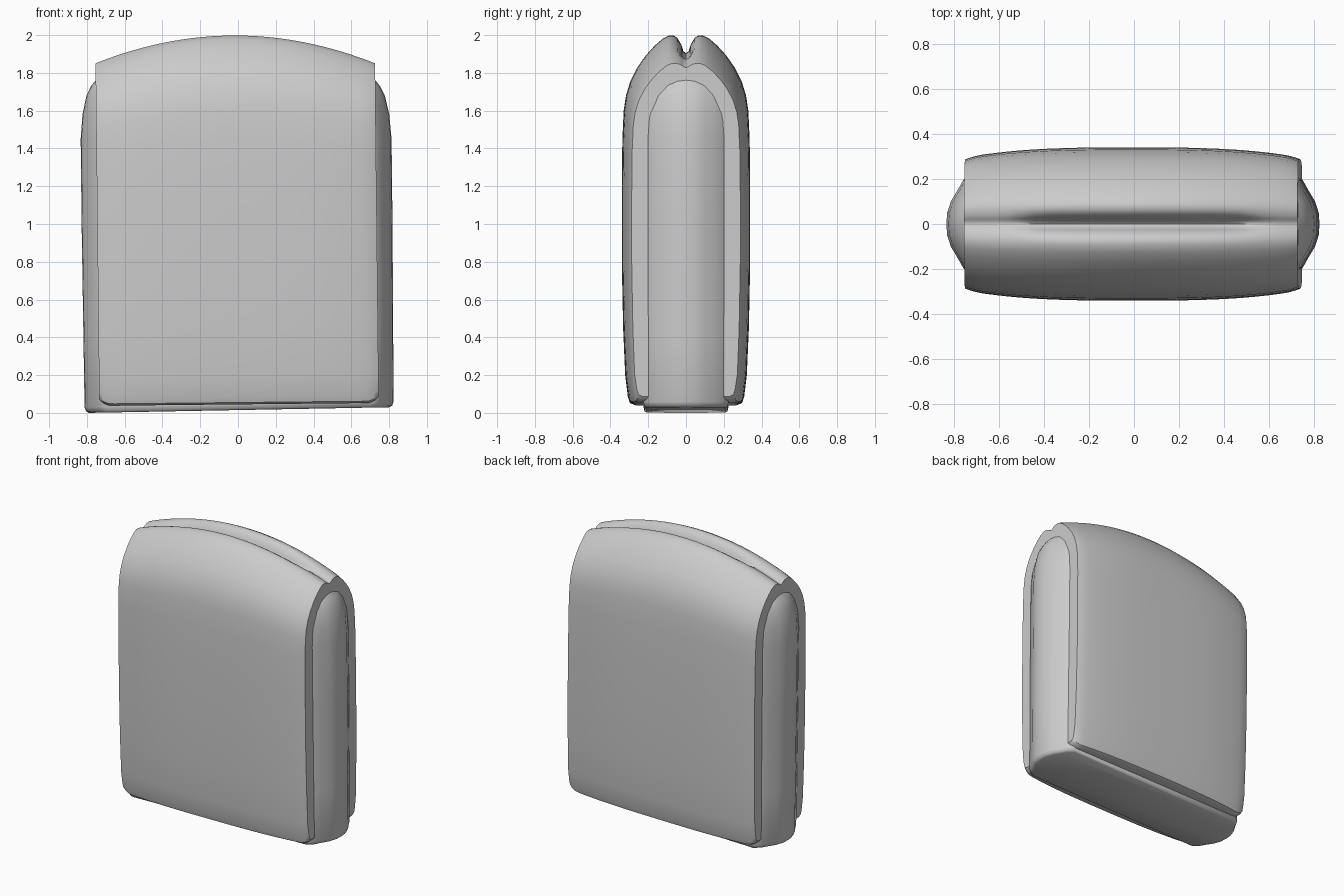
import bpy, bmesh, math

if "Cube" in bpy.data.objects:
    bpy.data.objects.remove(bpy.data.objects["Cube"], do_unlink=True)

grey = bpy.data.materials.new("plain grey")
grey.use_nodes = True
colour = (0.6, 0.6, 0.6, 1)
grey.diffuse_color = colour
grey.node_tree.nodes["Principled BSDF"].inputs["Base Color"].default_value = colour


def loft(name, rings, angle):
    """Skin closed rings of equal length and cap both ends."""
    bm = bmesh.new()
    rows = [[bm.verts.new(p) for p in ring] for ring in rings]
    n = len(rows[0])
    for a, b in zip(rows, rows[1:]):
        for i in range(n):
            j = (i + 1) % n
            bm.faces.new((a[i], a[j], b[j], b[i]))
    bm.faces.new(rows[0])
    bm.faces.new(rows[-1])
    bmesh.ops.recalc_face_normals(bm, faces=bm.faces)
    mesh = bpy.data.meshes.new(name)
    bm.to_mesh(mesh)
    bm.free()
    ob = bpy.data.objects.new(name, mesh)
    bpy.context.collection.objects.link(ob)
    mesh.materials.append(grey)
    bpy.ops.object.select_all(action="DESELECT")
    ob.select_set(True)
    bpy.context.view_layer.objects.active = ob
    bpy.ops.object.shade_smooth_by_angle(angle=math.radians(angle))
    return ob


def lean(x, z):
    """The whole body leans slightly towards its right."""
    return x + 0.006 - 0.011 * z


# Cover: half of the side outline, from the bottom up to the top groove
half = [(0.2, 0.045), (0.275, 0.045), (0.298, 0.055), (0.308, 0.085),
        (0.322, 0.2), (0.333, 0.45), (0.34, 0.8), (0.34, 1.2), (0.337, 1.45),
        (0.33, 1.6), (0.318, 1.68), (0.295, 1.755), (0.26, 1.825),
        (0.215, 1.89), (0.165, 1.945), (0.125, 1.98), (0.09, 1.998),
        (0.066, 1.998), (0.045, 1.985), (0.025, 1.95), (0.014, 1.915),
        (0, 1.905)]
outline = half + [(-y, z) for y, z in reversed(half[:-1])]


def cover_ring(x):
    t = abs(x) / 0.74
    end = max(0, (abs(x) - 0.66) / 0.08)
    drop = 0.148 * t ** 2
    depth = 1 - 0.13 * t ** 3 - 0.025 * end ** 2
    groove = 1 - 0.7 * max(0, min(1, (abs(x - 0.04) - 0.42) / 0.15))
    ring = []
    for y, z in outline:
        if abs(y) < 0.08 and z > 1.5:
            z = 1.998 - (1.998 - z) * groove
        z -= drop * (z / 2) ** 3
        if z < 0.12:
            z += 0.035 * end ** 3
        z += 0.008 * x / 0.74 * max(0, 1 - z)
        ring.append((lean(x, z), y * depth, z))
    return ring


inner = [i * 0.06 for i in range(-11, 12)]
ends = [0.69, 0.715, 0.73, 0.74]
stations = [-x for x in reversed(ends)] + inner + ends
loft("cover", [cover_ring(x) for x in stations], 40)

# Core: rounded-ended slab that shows at the sides and underneath
levels = [(0, 0.795, 0.94), (0.008, 0.81, 0.98), (0.03, 0.818, 1),
          (0.4, 0.82, 1), (1, 0.823, 1), (1.45, 0.823, 1), (1.58, 0.812, 1),
          (1.68, 0.79, 0.97), (1.73, 0.765, 0.92), (1.78, 0.725, 0.85)]
edge = [(-0.11, 0.225), (-0.075, 0.195), (-0.05, 0.15), (-0.02, 0.1),
        (-0.004, 0.05)]
edge += [(0, 0)] + [(dx, -y) for dx, y in reversed(edge)]


def core_ring(z, width, depth):
    right = [(width + dx, y * depth) for dx, y in edge]
    ring = right + [(-x, -y) for x, y in right]
    tilt = 0.015 * max(0, 1 - z)
    return [(lean(x, z), y, z + tilt * (1 + x / 0.8)) for x, y in ring]


loft("core", [core_ring(*level) for level in levels], 50)
